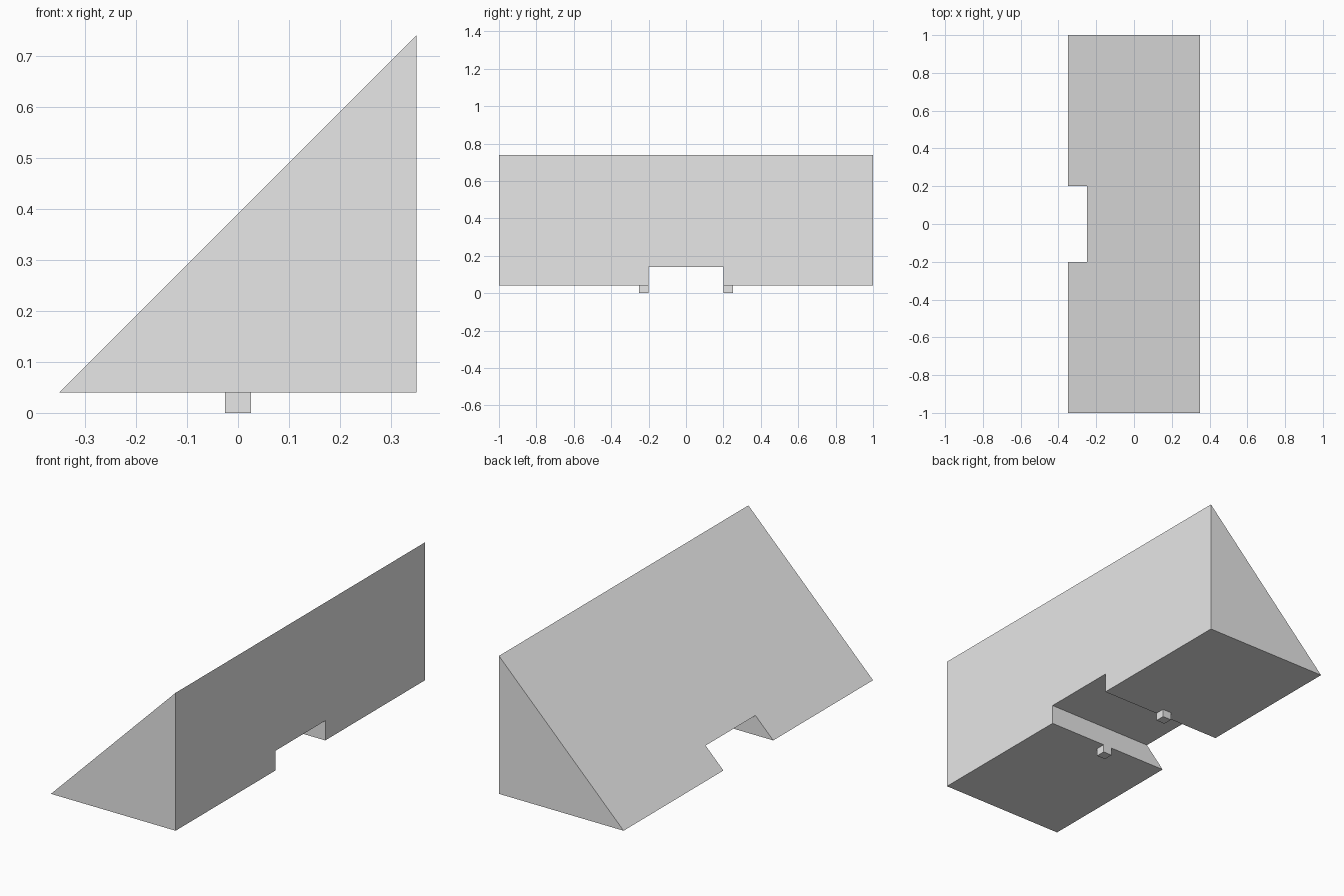
import bpy
import bmesh
from mathutils import Vector

default = bpy.data.objects.get("Cube")
if default:
    bpy.data.objects.remove(default, do_unlink=True)

HALF_W, HALF_L = 0.35, 1.0
BASE, TOP = 0.04, 0.74
NOTCH_HALF, NOTCH_TOP = 0.2, 0.14
PEG = 0.05

grey = bpy.data.materials.new("plain grey")
grey.use_nodes = True
grey.diffuse_color = (0.8, 0.8, 0.8, 1)
grey.node_tree.nodes["Principled BSDF"].inputs["Base Color"].default_value = grey.diffuse_color


def prism(name, profile, y0, y1):
    """Extrude an x-z profile along y."""
    bm = bmesh.new()
    face = bm.faces.new([bm.verts.new((x, y0, z)) for x, z in profile])
    ext = bmesh.ops.extrude_face_region(bm, geom=[face])
    moved = [v for v in ext["geom"] if isinstance(v, bmesh.types.BMVert)]
    bmesh.ops.translate(bm, verts=moved, vec=Vector((0, y1 - y0, 0)))
    bmesh.ops.recalc_face_normals(bm, faces=bm.faces)
    mesh = bpy.data.meshes.new(name)
    bm.to_mesh(mesh)
    bm.free()
    mesh.materials.append(grey)
    obj = bpy.data.objects.new(name, mesh)
    bpy.context.collection.objects.link(obj)
    return obj


def box_profile(half, z0, z1):
    return [(-half, z0), (half, z0), (half, z1), (-half, z1)]


# Wedge body: flat base, upright wall on the left, slope falling to the right
body = prism("wedge_body", [(-HALF_W, BASE), (HALF_W, BASE), (HALF_W, TOP)], -HALF_L, HALF_L)

# Channel through the underside
cutter = prism("channel_cutter", box_profile(HALF_W * 2, -BASE, NOTCH_TOP), -NOTCH_HALF, NOTCH_HALF)
cutter.hide_render = True
cut = body.modifiers.new("channel", "BOOLEAN")
cut.operation = "DIFFERENCE"
cut.solver = "EXACT"
cut.object = cutter
bpy.context.view_layer.objects.active = body
bpy.ops.object.modifier_apply(modifier=cut.name)
bpy.data.objects.remove(cutter, do_unlink=True)

# Small pegs under the body, flush with the channel walls
for name, side in (("front_peg", -1), ("back_peg", 1)):
    prism(name, box_profile(PEG / 2, 0, BASE), side * NOTCH_HALF, side * (NOTCH_HALF + PEG))
